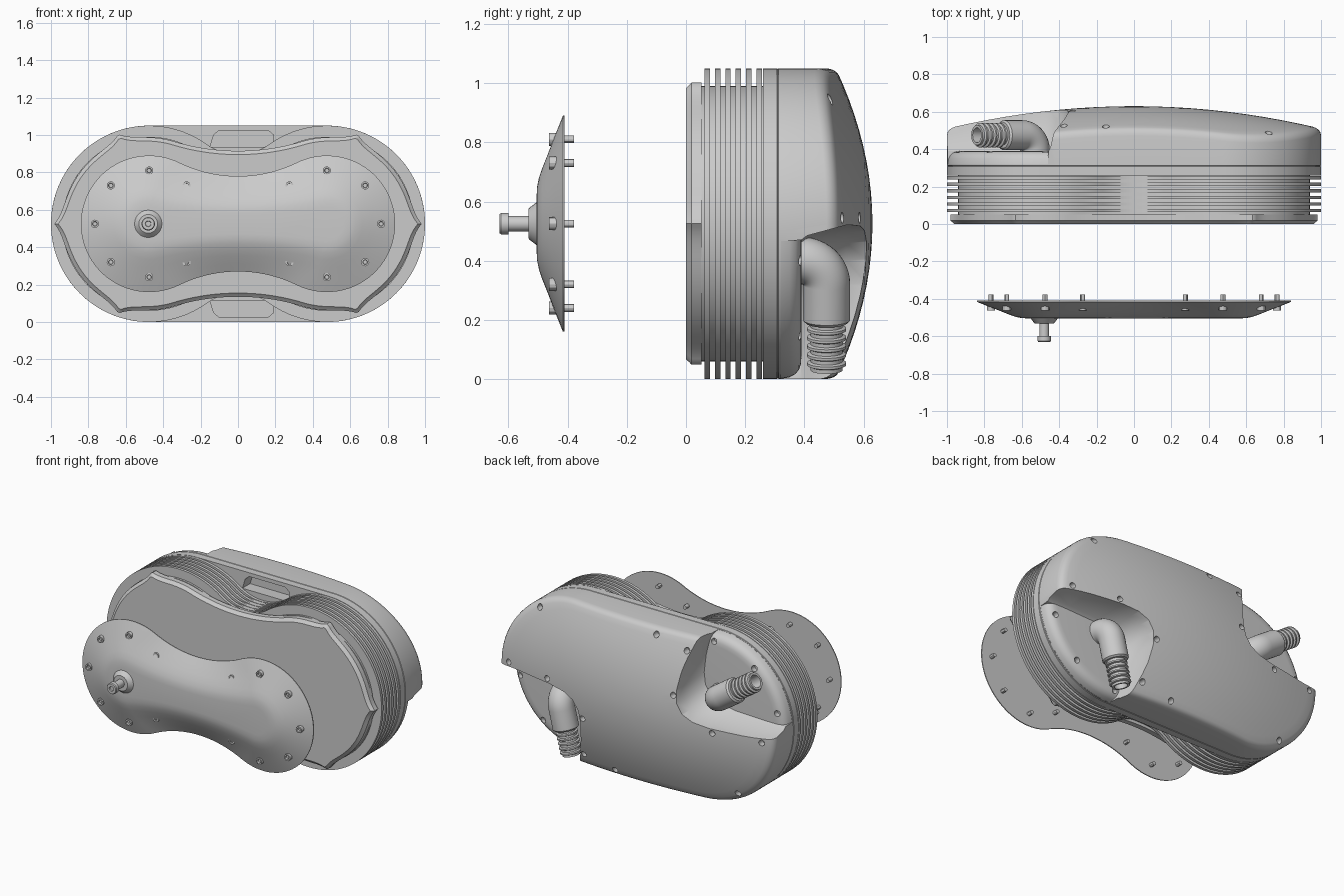
import bpy, bmesh, math
from mathutils import Vector

if "Cube" in bpy.data.objects:
    bpy.data.objects.remove(bpy.data.objects["Cube"])

C, ZC = 0.475, 0.525          # lobe centre offset, height of the long axis
PI = math.pi


def outline(r, w, n=64, m=18, spike=0.0):
    """Two lobes of radius r joined by a waist of half height w (w = r gives a stadium)."""
    half = []
    if r - w < 1e-6:
        phi = PI / 2
        waist = [(C - 2 * C * i / m, r) for i in range(1, m)]
    else:
        R = (C * C + w * w - r * r) / (2 * (r - w))
        phi = math.atan2(w + R, -C)
        a = math.atan2(w + R, C)
        waist = []
        for i in range(1, m):
            t = -a - (PI - 2 * a) * i / m
            waist.append((R * math.cos(t), w + R + R * math.sin(t)))
    for i in range(n + 1):
        t = -phi + 2 * phi * i / n
        q = r + spike * sum(math.exp(-abs(t - math.radians(k)) / 0.11) for k in (-71, 0, 71))
        half.append((C + q * math.cos(t), q * math.sin(t)))
    half += waist
    return half + [(-x, -z) for x, z in half]


def at(pts, y):
    return [(x, y, ZC + z) for x, z in pts]


def loft(name, rings, angle=30):
    """Skin a stack of equal-length rings and cap both ends."""
    bm = bmesh.new()
    vs = [[bm.verts.new(p) for p in ring] for ring in rings]
    n = len(vs[0])
    for a, b in zip(vs, vs[1:]):
        for i in range(n):
            j = (i + 1) % n
            bm.faces.new((a[i], a[j], b[j], b[i]))
    bm.faces.new(vs[0])
    bm.faces.new(vs[-1])
    bmesh.ops.recalc_face_normals(bm, faces=bm.faces)
    me = bpy.data.meshes.new(name)
    bm.to_mesh(me)
    bm.free()
    ob = bpy.data.objects.new(name, me)
    bpy.context.collection.objects.link(ob)
    smooth(ob, angle)
    return ob


def activate(ob):
    bpy.ops.object.select_all(action='DESELECT')
    ob.select_set(True)
    bpy.context.view_layer.objects.active = ob


def smooth(ob, angle=30):
    activate(ob)
    bpy.ops.object.shade_smooth_by_angle(angle=math.radians(angle))


def lathe(name, x, z, profile, seg=24):
    """Revolve (y, radius) pairs about an axis along y."""
    return loft(name, [[(x + r * math.cos(2 * PI * i / seg), y, z + r * math.sin(2 * PI * i / seg))
                        for i in range(seg)] for y, r in profile])


def cut(ob, cutter):
    mod = ob.modifiers.new('cut', 'BOOLEAN')
    mod.operation, mod.solver, mod.object = 'DIFFERENCE', 'EXACT', cutter
    activate(ob)
    bpy.ops.object.modifier_apply(modifier=mod.name)
    bpy.data.objects.remove(cutter)


# front cover: pillowed peanut plate
cover_levels = [(-.41, .365, .255), (-.416, .365, .255), (-.44, .305, .215), (-.467, .235, .17),
                (-.485, .19, .135), (-.497, .155, .105), (-.503, .125, .08), (-.505, .09, .055)]
loft("front_cover", [at(outline(r, w), y) for y, r, w in cover_levels])

# cover screws
spots = [(.765, 0)] + [(x, s * z) for x, z in ((.68, .205), (.475, .285), (.275, .205)) for s in (1, -1)]
for side in (1, -1):
    for x, z in spots:
        lathe("cover_screw", side * x, ZC + z, [(-.452, .011), (-.463, .013), (-.463, .022), (-.425, .022),
                                                (-.425, .013), (-.378, .013)], 12)

# filler stem with cap
lathe("filler_cap", -.48, ZC, [(-.495, .085), (-.508, .07), (-.528, .055), (-.532, .05), (-.532, .026),
                               (-.6, .026), (-.6, .036), (-.625, .036), (-.63, .032), (-.63, .016), (-.622, .014)])

# body flange with pointed ornaments
fl = dict(n=128, spike=.047)
loft("front_flange", [at(outline(.46, .39, **fl), .052), at(outline(.46, .39, **fl), .018),
                      at(outline(.452, .382, **fl), .012), at(outline(.44, .37, **fl), .0)])

# finned twin-lobe core
core, fin = outline(.465, .37), outline(.525, .372)
rings = [at(core, .05)]
for i in range(6):
    y = .063 + .035 * i
    rings += [at(core, y), at(fin, y), at(fin, y + .018), at(core, y + .018)]
rings.append(at(core, .262))
loft("finned_body", rings)

# rear housing: stadium with a domed back
stadium = outline(.525, .525)


def dome(x, z):
    return .63 - .12 * x * x - .45 * z * z


rings = [at([(x * k, z * k) for x, z in stadium], y)
         for y, k in ((.26, 1), (.307, 1), (.31, .995), (.313, 1))]
for k, drop in [(1, .035), (.997, .022), (.988, .01), (.975, .003), (.955, 0)] + [(k / 20, 0) for k in range(18, 0, -2)] + [(.03, 0)]:
    rings.append([(x * k, dome(x * k, z * k) - drop, ZC + z * k) for x, z in stadium])
housing = loft("rear_housing", rings)

# two opposite corner pockets with drafted walls and a rounded floor
corner = [(-.42, .75), (-.415, .52), (-.365, .32), (-.35, .2), (-.36, .12), (-.4, .06), (-.47, .025),
          (-.58, .008), (-.8, 0), (-1.3, 0)]
for side in (1, -1):
    rings = []
    for y, d in ((.305, .06), (.39, .055), (.41, .04), (.54, .005), (.8, -.02)):
        pts = [(x - d, z + d) for x, z in corner] + [(-1.3, .75)]
        rings.append(at([(side * x, side * z) for x, z in pts], y))
    pocket = loft("pocket_cutter", rings)
    floor = loft("floor_cutter", [at(outline(r, r), y) for y, r in (
        (.29, .56), (.319, .56), (.321, .524), (.35, .519), (.37, .508), (.382, .493), (.388, .475), (.39, .45))])
    cut(pocket, floor)
    cut(housing, pocket)

# recesses at top and bottom of the housing front
recess = [(-.15, .41), (-.13, .475), (-.1, .5), (.16, .5), (.19, .475), (.19, .43), (.14, .41)]
for s in (1, -1):
    cut(housing, loft("recess_cutter", [at([(x, s * z) for x, z in recess], y) for y in (.2, .34)]))

# screw holes in the dome and in the pocket floors
dome_holes = [(-.375, .44), (-.33, .165), (-.6, -.02), (-.92, -.02), (-.15, .485), (.72, .42)]
for s in (1, -1):
    for x, z in dome_holes:
        y = dome(x, z)
        cut(housing, lathe("hole_cutter", s * x, ZC + s * z, [(y - .04, .019), (y + .1, .019)], 16))
    for deg in (90, 128, 165):
        x, z = -C + .475 * math.cos(math.radians(deg)), .475 * math.sin(math.radians(deg))
        cut(housing, lathe("hole_cutter", s * x, ZC + s * z, [(.355, .019), (.45, .019)], 16))
smooth(housing)


# hose elbows: bent tube, shoulder, ridged spigot
def elbow(name, start, end, seg=32):
    Y = Vector((0, 1, 0))
    base = Vector((start[0], .392, start[1]))
    d = Vector((end[0] - start[0], 0, end[1] - start[1]))
    length = d.length
    d.normalize()
    side = Y.cross(d)
    rho = .083
    stations = [(base - Y * .012, Y, .08)]
    for i in range(13):
        a = PI / 2 * i / 12
        stations.append((base + d * rho * (1 - math.cos(a)) + Y * rho * math.sin(a),
                         Y * math.cos(a) + d * math.sin(a), .08))
    axis = base + Y * rho
    tip = length - .165
    prof = [(tip - .01, .08), (tip, .07), (tip, .054)]
    for i in range(5):
        t = tip + .014 + .03 * i
        prof += [(t, .054), (t + .004, .066), (t + .013, .066), (t + .018, .054)]
    prof += [(length, .054), (length, .04), (length - .1, .04)]
    stations += [(axis + d * t, d, r) for t, r in prof]
    rings = []
    for p, t, r in stations:
        up = side.cross(t)
        rings.append([p + r * (side * math.cos(2 * PI * i / seg) + up * math.sin(2 * PI * i / seg))
                      for i in range(seg)])
    loft(name, rings)


elbow("upper_hose_elbow", (-.53, .66), (-.84, .87))
elbow("lower_hose_elbow", (.59, .40), (.5, .03))
